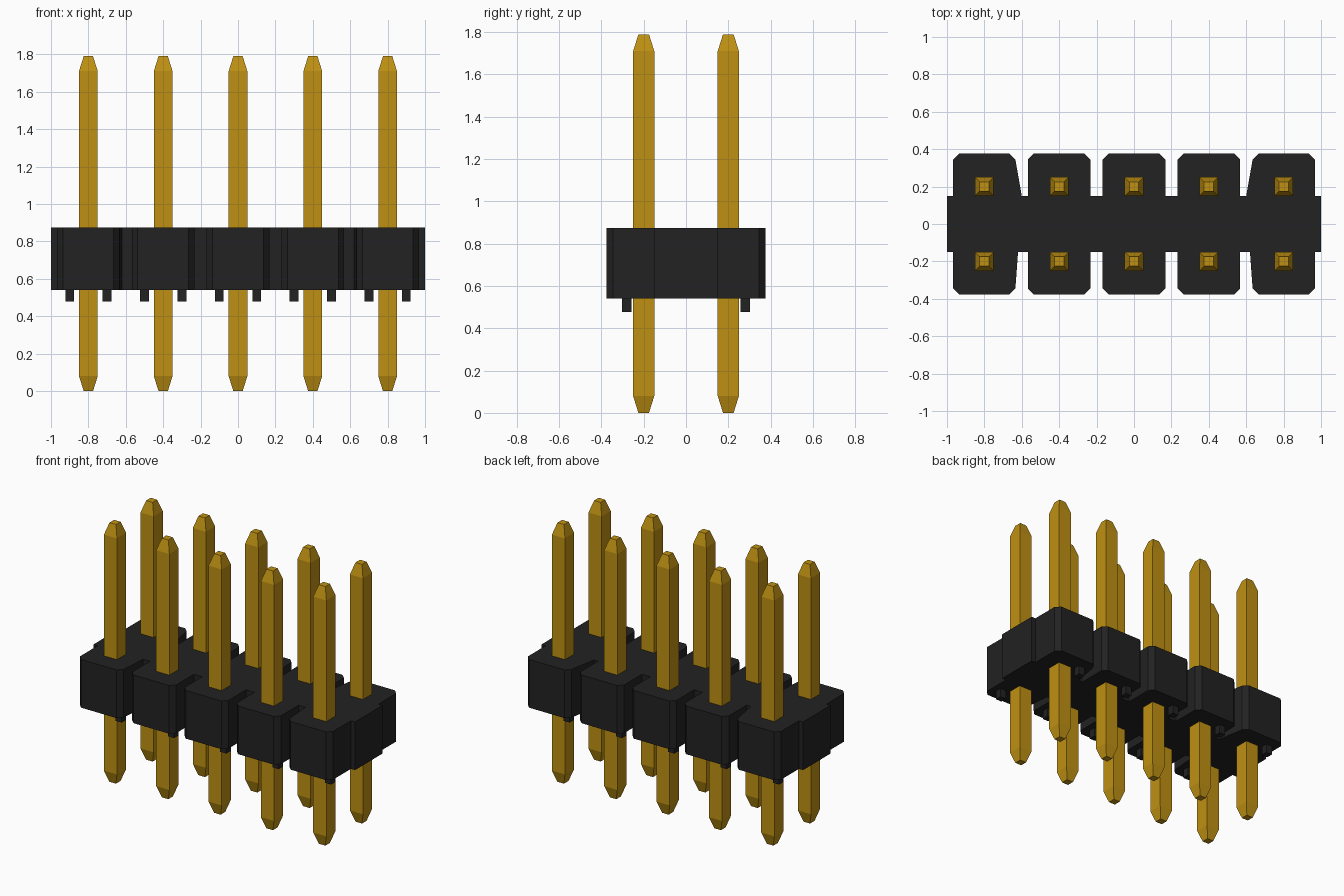
import bpy, bmesh

cube = bpy.data.objects.get("Cube")
if cube:
    bpy.data.objects.remove(cube, do_unlink=True)


def material(name, colour, metallic=0.0):
    m = bpy.data.materials.new(name)
    m.use_nodes = True
    m.diffuse_color = colour
    m.node_tree.nodes["Principled BSDF"].inputs["Base Color"].default_value = colour
    return m


black = material("black plastic", (0.016, 0.016, 0.016, 1))
gold = material("gold plating", (0.52, 0.28, 0.006, 1))


def finish(name, bm, mat):
    bmesh.ops.recalc_face_normals(bm, faces=bm.faces)
    mesh = bpy.data.meshes.new(name)
    bm.to_mesh(mesh)
    bm.free()
    mesh.materials.append(mat)
    obj = bpy.data.objects.new(name, mesh)
    bpy.context.collection.objects.link(obj)
    return obj


def box(name, centre, size, mat):
    bm = bmesh.new()
    bmesh.ops.create_cube(bm, size=1)
    bmesh.ops.scale(bm, vec=size, verts=bm.verts)
    bmesh.ops.translate(bm, vec=centre, verts=bm.verts)
    return finish(name, bm, mat)


PITCH, COUNT = 0.4, 5
BOTTOM, TOP = 0.54, 0.873
CORE, EDGE, HALF, CHAMFER = 0.15, 0.376, 0.168, 0.032
columns = [(i - (COUNT - 1) / 2) * PITCH for i in range(COUNT)]


def lobe_side(x, side, row):
    """Chamfered side of one housing lobe, from the core outward."""
    outer = root = x + side * HALF
    # The inner flanks of the end lobes splay towards the core
    if abs(x) > 1.5 * PITCH and side * x < 0:
        outer -= side * 0.002
        root = x + side * (0.2 if row > 0 else 0.18)
    return [(root, row * CORE), (outer, row * (EDGE - CHAMFER)),
            (outer - side * CHAMFER, row * EDGE)]


# Housing: one outline round both rows, extruded upward
outline = [(-1, -CORE)]
for x in columns:
    outline += lobe_side(x, -1, -1) + lobe_side(x, 1, -1)[::-1]
outline += [(1, -CORE), (1, CORE)]
for x in reversed(columns):
    outline += lobe_side(x, 1, 1) + lobe_side(x, -1, 1)[::-1]
outline.append((-1, CORE))

bm = bmesh.new()
base = bm.faces.new([bm.verts.new((x, y, BOTTOM)) for x, y in outline])
walls = bmesh.ops.extrude_face_region(bm, geom=[base], use_keep_orig=True)
bmesh.ops.translate(bm, vec=(0, 0, TOP - BOTTOM),
                    verts=[v for v in walls["geom"] if isinstance(v, bmesh.types.BMVert)])
finish("housing", bm, black)


def pin(name, x, y):
    """Square post with a tapered tip at each end."""
    bm = bmesh.new()
    rings = []
    for z, r in ((0, 0.025), (0.08, 0.05), (1.71, 0.05), (1.79, 0.025)):
        rings.append([bm.verts.new((x + sx * r, y + sy * r, z))
                      for sx, sy in ((-1, -1), (1, -1), (1, 1), (-1, 1))])
    for low, high in zip(rings, rings[1:]):
        for i in range(4):
            j = (i + 1) % 4
            bm.faces.new((low[i], low[j], high[j], high[i]))
    bm.faces.new(rings[0][::-1])
    bm.faces.new(rings[-1])
    finish(name, bm, gold)


# Pins and standoff feet, feet set diagonally across each column
for i, x in enumerate(columns, 1):
    for row, label in ((-1, "front"), (1, "back")):
        pin(f"{label}_pin_{i}", x, row * 0.2)
        box(f"{label}_foot_{i}", (x - row * 0.1, row * 0.28, BOTTOM - 0.026),
            (0.047, 0.047, 0.072), black)
